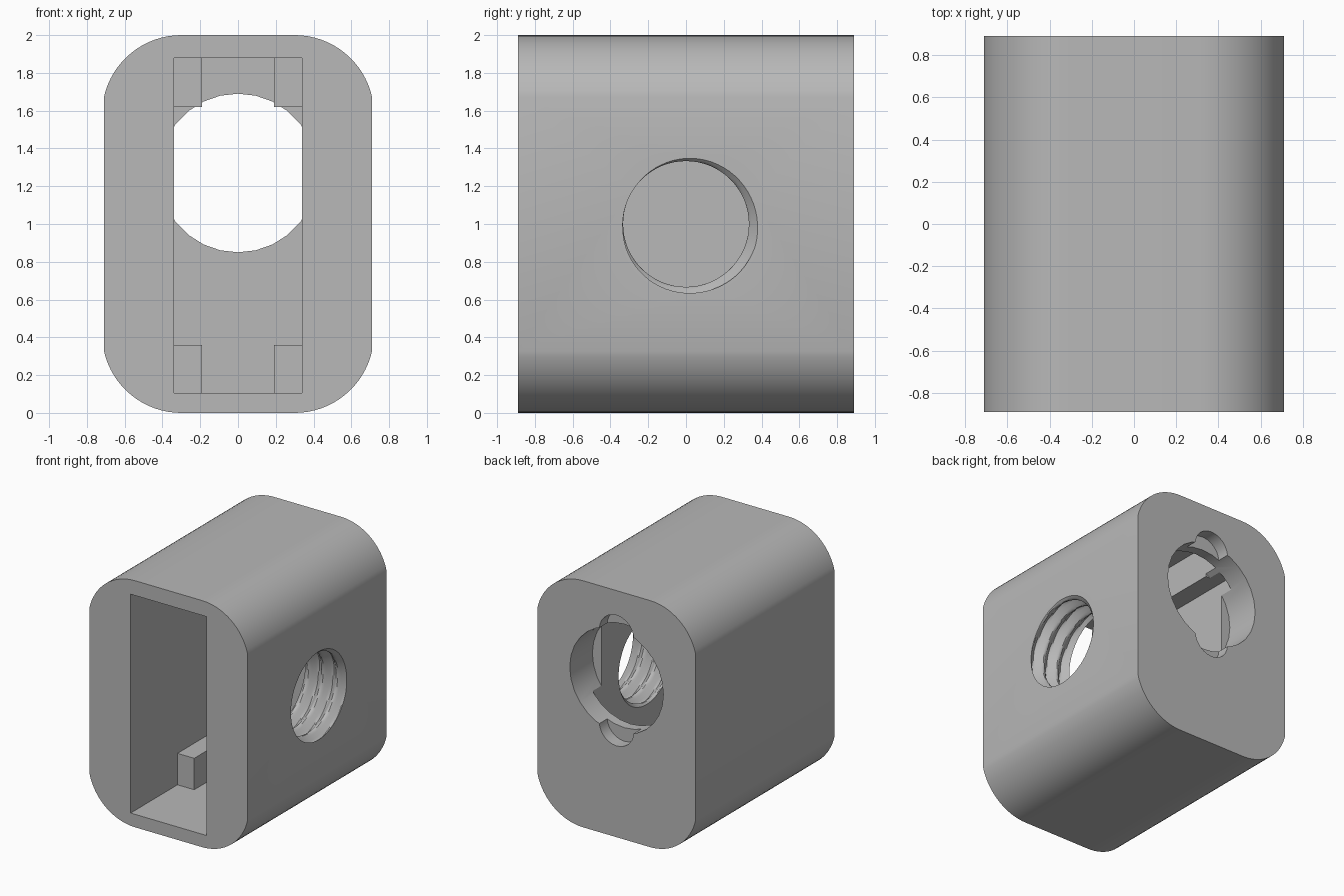
import bpy, bmesh
from math import sin, cos, pi, asin, acos

old = bpy.data.objects.get("Cube")
if old:
    bpy.data.objects.remove(old, do_unlink=True)

# Single grey finish
GREY = (0.48, 0.48, 0.48, 1)
grey = bpy.data.materials.new("plain grey")
grey.use_nodes = True
grey.diffuse_color = GREY
grey.node_tree.nodes["Principled BSDF"].inputs["Base Color"].default_value = GREY


def loft(name, rings):
    """Closed solid through a list of equal-length rings of points."""
    bm = bmesh.new()
    rows = [[bm.verts.new(p) for p in ring] for ring in rings]
    n = len(rows[0])
    for a, b in zip(rows, rows[1:]):
        for i in range(n):
            j = (i + 1) % n
            bm.faces.new((a[i], a[j], b[j], b[i]))
    bm.faces.new(rows[0])
    bm.faces.new(rows[-1])
    bmesh.ops.recalc_face_normals(bm, faces=bm.faces)
    mesh = bpy.data.meshes.new(name)
    bm.to_mesh(mesh)
    bm.free()
    mesh.materials.append(grey)
    ob = bpy.data.objects.new(name, mesh)
    bpy.context.collection.objects.link(ob)
    return ob


def prism(name, outline, y0, y1):
    """Extrude an x-z outline along y."""
    return loft(name, [[(x, y, z) for x, z in outline] for y in (y0, y1)])


def circle(cz, r, n):
    return [(r * cos(2 * pi * i / n), cz + r * sin(2 * pi * i / n)) for i in range(n)]


# Body: rounded block, corner arcs trimmed by the flat sides
W, D, R, CX, CZ = 0.71, 0.89, 0.42, 0.30, 0.58
start = acos((W - CX) / R)
arc = [start + (pi / 2 - start) * i / 16 for i in range(17)]
quarter = [(CX + R * cos(a), CZ + R * sin(a)) for a in arc]
upper = quarter + [(-x, z) for x, z in reversed(quarter)]
outline = [(x, 1 + z) for x, z in upper] + [(-x, 1 - z) for x, z in upper]
body = prism("body", outline, -D, D)

# Front pocket, then its inner part with four corner blocks left standing
PX, Z0, Z1, BX, B0, B1, BACK = 0.34, 0.105, 1.88, 0.19, 0.36, 1.62, 0.71
pocket = prism("pocket_cutter", [(-PX, Z0), (PX, Z0), (PX, Z1), (-PX, Z1)], -1, -0.29)
side = [(BX, Z0), (BX, B0), (PX, B0), (PX, B1), (BX, B1), (BX, Z1)]
inner = prism("inner_cutter", side + [(-x, z) for x, z in reversed(side)], -0.35, BACK)

# Round opening in the back with a shallow notch above and below
HZ, HR = 1.27, 0.42
opening = prism("opening_cutter", circle(HZ, HR, 28), 0.6, 1)
notches = [prism("notch_cutter", circle(HZ + s * 0.375, 0.155, 24), 0.79, 1) for s in (1, -1)]

# Threaded side hole: radius follows a helix along x
PITCH, MINOR, DEPTH, SEG, STEPS = 0.13, 0.333, 0.055, 64, 60


def thread_ring(x):
    ring = []
    for i in range(SEG):
        t = 2 * pi * i / SEG
        phase = ((x - W) / PITCH - (t + 0.45) / (2 * pi)) % 1
        r = MINOR + DEPTH * max(0, abs(2 * phase - 1) * 1.15 - 0.15)
        ring.append((x, r * cos(t), 1 + r * sin(t)))
    return ring


thread = loft("thread_cutter", [thread_ring(0.15 + 0.65 * k / STEPS) for k in range(STEPS + 1)])

# Cut everything out of the body
bpy.context.view_layer.objects.active = body
for cutter in [pocket, inner, opening, *notches, thread]:
    mod = body.modifiers.new(cutter.name, "BOOLEAN")
    mod.operation = "DIFFERENCE"
    mod.solver = "EXACT"
    mod.object = cutter
    cutter.hide_render = True
    bpy.ops.object.modifier_apply(modifier=mod.name)
    bpy.data.objects.remove(cutter, do_unlink=True)

# Smooth the rounded surfaces, keep the edges crisp
bpy.ops.object.select_all(action="DESELECT")
body.select_set(True)
bpy.ops.object.shade_smooth_by_angle(angle=0.5)
